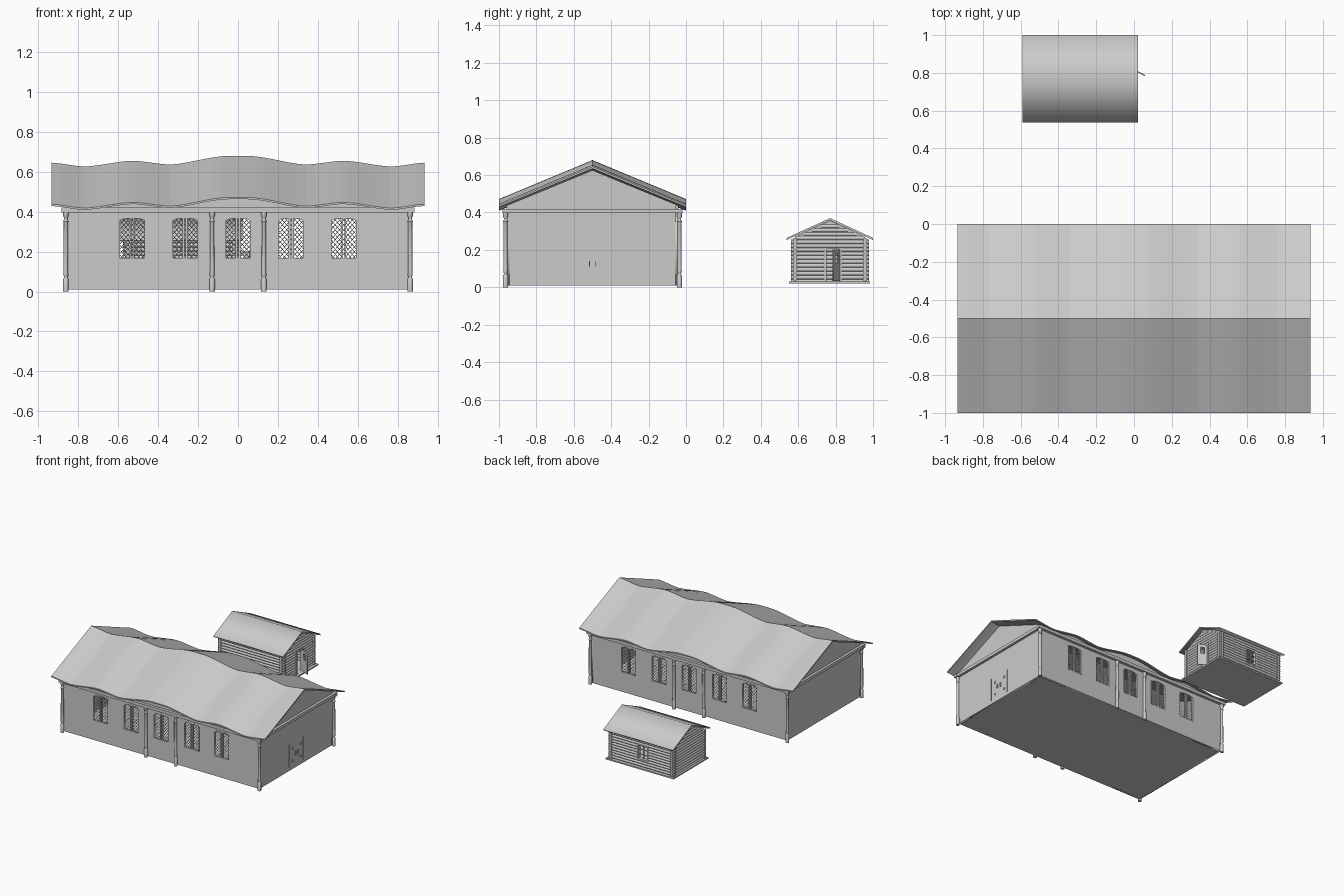
import bpy, bmesh, math
from mathutils import Matrix, Vector

if "Cube" in bpy.data.objects:
    bpy.data.objects.remove(bpy.data.objects["Cube"])

PI = math.pi


def finish(bm, name, smooth=False):
    bmesh.ops.recalc_face_normals(bm, faces=bm.faces)
    me = bpy.data.meshes.new(name)
    bm.to_mesh(me)
    bm.free()
    ob = bpy.data.objects.new(name, me)
    bpy.context.collection.objects.link(ob)
    if smooth:
        bpy.ops.object.select_all(action='DESELECT')
        ob.select_set(True)
        bpy.context.view_layer.objects.active = ob
        bpy.ops.object.shade_smooth_by_angle(angle=0.8)
    return ob


def add_box(bm, lo, hi, rot=Matrix()):
    lo, hi = Vector(lo), Vector(hi)
    m = Matrix.Translation((lo + hi) / 2) @ rot @ Matrix.Diagonal((*(hi - lo), 1))
    bmesh.ops.create_cube(bm, size=1, matrix=m)


def boxes(name, items):
    bm = bmesh.new()
    for lo, hi in items:
        add_box(bm, lo, hi)
    return finish(bm, name)


def add_rod(bm, a, b, r, seg=10):
    a, b = Vector(a), Vector(b)
    m = Matrix.Translation((a + b) / 2) @ (b - a).to_track_quat('Z', 'Y').to_matrix().to_4x4()
    bmesh.ops.create_cone(bm, cap_ends=True, segments=seg, radius1=r, radius2=r,
                          depth=(b - a).length, matrix=m)


def panel(name, loops, thick, loc, turn=0):
    """Upright filled outline with holes; turn=90 degrees makes it face along x."""
    cu = bpy.data.curves.new(name, 'CURVE')
    cu.dimensions, cu.fill_mode, cu.extrude = '2D', 'BOTH', thick / 2
    for pts in loops:
        sp = cu.splines.new('POLY')
        sp.points.add(len(pts) - 1)
        for p, (u, v) in zip(sp.points, pts):
            p.co = (u, v, 0, 1)
        sp.use_cyclic_u = True
    tmp = bpy.data.objects.new(name + "_tmp", cu)
    bpy.context.collection.objects.link(tmp)
    me = bpy.data.meshes.new_from_object(tmp.evaluated_get(bpy.context.evaluated_depsgraph_get()))
    bpy.data.objects.remove(tmp)
    ob = bpy.data.objects.new(name, me)
    bpy.context.collection.objects.link(ob)
    ob.location = loc
    ob.rotation_euler = (PI / 2, 0, turn)
    return ob


# ---------------- hall: wavy roof ----------------
KEYS = [(0, .68), (.06, .68), (.34, .636), (.53, .656), (.77, .626), (.935, .646)]


def ridge(x):
    x = abs(x)
    for (a, za), (b, zb) in zip(KEYS, KEYS[1:]):
        if x <= b + 1e-6:
            t = (x - a) / (b - a)
            s = .4 * t + .6 * t * t * (3 - 2 * t)
            return za + (zb - za) * s
    return KEYS[-1][1]


N = 44
XS = [-.935 + 1.87 * i / N for i in range(N + 1)]
bm = bmesh.new()
rings = []
for x in XS:
    z = ridge(x)
    prof = [(-1, z - .208), (-.5, z), (0, z - .208), (0, z - .217), (-.5, z - .011), (-1, z - .217)]
    rings.append([bm.verts.new((x, y, h)) for y, h in prof])
for r, s in zip(rings, rings[1:]):
    for i in range(6):
        j = (i + 1) % 6
        bm.faces.new((r[i], r[j], s[j], s[i]))
for r in (rings[0], rings[-1]):
    for q in ((0, 1, 4, 5), (1, 2, 3, 4)):
        bm.faces.new([r[i] for i in q])
finish(bm, "hall_roof")

# ---------------- hall: walls with arched window openings ----------------
WX = [-.53, -.265, 0, .265, .53]


def arch(cx, w, z0, z1, rise):
    top = [(cx + w * math.cos(PI * i / 8), z1 + rise * math.sin(PI * i / 8)) for i in range(9)]
    return [(cx - w, z0), (cx + w, z0)] + top


top = [(x, ridge(x) - .203) for x in XS if abs(x) < .855][::-1]
outline = [(-.86, .01), (.86, .01), (.86, ridge(.86) - .203)] + top + [(-.86, ridge(.86) - .203)]
holes = [arch(x, .066, .163, .357, .016) for x in WX]
for y, side in ((-.952, "front"), (-.048, "back")):
    panel("hall_" + side + "_wall", [outline] + holes, .016, (0, y, 0))
apex = ridge(.86) - .012
gable = [(-.96, .01), (-.04, .01), (-.04, apex - .189), (-.5, apex), (-.96, apex - .189)]
for s in (-1, 1):
    panel("hall_end_wall", [gable], .016, (s * .852, 0, 0), PI / 2)
boxes("hall_floor", [((-.86, -.96, .01), (.86, -.04, .02))])

# cornice band around the wall tops
boxes("hall_cornice",
      [((-.885, y - .014, .396), (.885, y + .014, .42)) for y in (-.968, -.032)] +
      [((s * .868 - .012, -.982, .396), (s * .868 + .012, -.018, .42)) for s in (-1, 1)])

# turned columns at corners and beside the middle windows
bm = bmesh.new()
PROF = [(.0135, 0), (.0135, .062), (.009, .07), (.009, .075), (.0125, .082), (.0115, .09),
        (.0105, .345), (.0135, .352), (.009, .36), (.009, .37), (.0135, .378), (.0135, .397)]
for cx in (-.863, -.13, .13, .863):
    for cy in (-.965, -.035):
        cols = [[bm.verts.new((cx + r * math.cos(k * PI / 6), cy + r * math.sin(k * PI / 6), z))
                 for k in range(12)] for r, z in PROF]
        for a, b in zip(cols, cols[1:]):
            for k in range(12):
                bm.faces.new((a[k], a[k - 1], b[k - 1], b[k]))
        bm.faces.new(cols[0])
        bm.faces.new(cols[-1])
finish(bm, "hall_columns", True)

# latticed casement leaves, one shared mesh
bm = bmesh.new()
Z0, Z1, W, SL = .168, .366, .061, 1.15
for s in (-1, 1):
    for k in range(-8, 20):
        # diagonal line z = c + s*SL*x clipped to the opening
        c = Z0 + k * .0245 - .03
        xs = sorted(((Z0 - c) / (s * SL), (Z1 - c) / (s * SL)))
        a, b = max(-W, xs[0]), min(W, xs[1])
        if b - a > .006:
            pa, pb = Vector((a, 0, c + s * SL * a)), Vector((b, 0, c + s * SL * b))
            add_rod(bm, pa, pb, .0015, 4)
for s in (-1, 1):
    add_box(bm, (s * .0075 - .0045, -.005, Z0), (s * .0075 + .0045, .005, .371))
lattice = finish(bm, "window_lattice")
me = lattice.data
bpy.data.objects.remove(lattice)
for y in (-.952, -.048):
    for x in WX:
        ob = bpy.data.objects.new("window_lattice", me)
        ob.location = (x, y, 0)
        bpy.context.collection.objects.link(ob)
        panel("window_frame", [arch(x, .068, .161, .357, .018), arch(x, .061, .168, .354, .013)],
              .019, (0, y, 0))

# hall double door fittings on the right end
boxes("hall_door_jambs", [((.856, y - .002, .035), (.864, y + .002, .22)) for y in (-.589, -.411)])
boxes("hall_door_handles", [((.856, y - .002, .112), (.87, y + .002, .142)) for y in (-.516, -.482)])
bm = bmesh.new()
for y in (-.55, -.446):
    for z in (.077, .176):
        add_rod(bm, (.856, y, z), (.866, y, z), .009, 12)
finish(bm, "hall_door_studs", True)

# ---------------- cabin: log walls ----------------
R, STEP, YC = .0118, .021, .77
X0, X1, Y0, Y1 = -.555, -.02, .583, .957
DOOR = (.745, .828, .03, .208)
WIN = (-.345, -.255, .09, .205)


def log_wall(name, axis, fixed, lo, hi, z0, gap=None):
    bm = bmesh.new()
    for k in range(11):
        z = z0 + k * STEP
        parts = [(lo, hi)]
        if gap and gap[2] - .004 < z < gap[3] + .004:
            parts = [(lo, gap[0]), (gap[1], hi)]
        for a, b in parts:
            if axis == 'x':
                add_rod(bm, (a, fixed, z), (b, fixed, z), R)
            else:
                add_rod(bm, (fixed, a, z), (fixed, b, z), R)
    if axis == 'y':  # shortening logs fill the gable
        for k in range(11, 16):
            z = z0 + k * STEP
            half = (.356 - z - R * .6) / .457
            if half > .01:
                add_rod(bm, (fixed, YC - half, z), (fixed, YC + half, z), R)
    return finish(bm, name, True)


log_wall("cabin_front_logs", 'x', Y0, X0 - .022, X1 + .022, .043)
log_wall("cabin_back_logs", 'x', Y1, X0 - .022, X1 + .022, .043, WIN)
log_wall("cabin_left_logs", 'y', X0, Y0 - .022, Y1 + .022, .0325)
log_wall("cabin_right_logs", 'y', X1, Y0 - .022, Y1 + .022, .0325, DOOR)
tri = [(Y0, .256), (Y1, .256), (Y1, .27), (YC, .357), (Y0, .27)]
for x in (X0, X1):
    panel("cabin_gable", [tri], .012, (x, 0, 0), PI / 2)
boxes("cabin_base", [((-.582, .552, .02), (.014, .985, .031))])

# cabin pitched roof
chev = [(.538, .264), (YC, .37), (1.0, .264), (1.0, .253), (YC, .358), (.538, .253)]
panel("cabin_roof", [chev], .612, (-.284, 0, 0), PI / 2)

# cabin window and door frames
a, b, c, d = WIN
boxes("cabin_window_frame",
      [((x - .005, Y1 - .014, c - .005), (x + .005, Y1 + .014, d + .005)) for x in (a, b)] +
      [((a, Y1 - .014, z - .005), (b, Y1 + .014, z + .005)) for z in (c, d)] +
      [(((a + b) / 2 - .003, Y1 - .004, c), ((a + b) / 2 + .003, Y1 + .004, d))] +
      [((a, Y1 - .004, z - .002), (b, Y1 + .004, z + .002)) for z in (c + .038, c + .077)])
a, b, c, d = DOOR
boxes("cabin_door_frame",
      [((X1 - .014, y - .006, c), (X1 + .015, y + .006, d + .006)) for y in (a, b)] +
      [((X1 - .014, a, d - .004), (X1 + .015, b, d + .006))])

# open door leaf with a small window
leaf = [(0, .034), (.077, .034), (.077, .203), (0, .203)]
pane = [(.024, .13), (.053, .13), (.053, .18), (.024, .18)]
panel("cabin_door_leaf", [leaf, pane], .006, (-.01, .822, 0), math.radians(-28))
